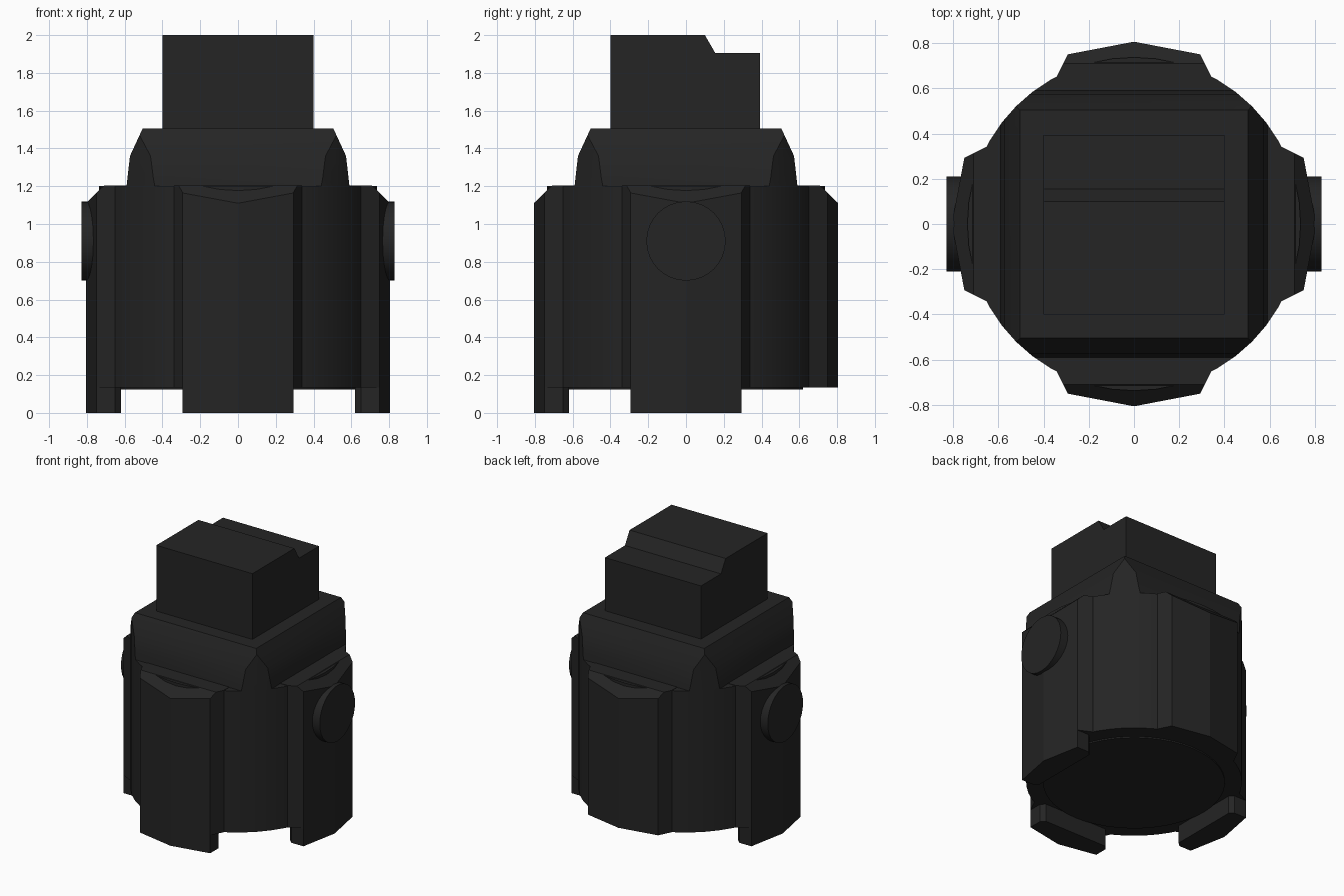
import bpy, bmesh
from math import cos, sin, pi, radians
from mathutils import Vector, Matrix

cube = bpy.data.objects.get("Cube")
if cube:
    bpy.data.objects.remove(cube, do_unlink=True)

black = bpy.data.materials.new("matte_black")
black.use_nodes = True
colour = (0.018, 0.018, 0.018, 1)
black.diffuse_color = colour
black.node_tree.nodes["Principled BSDF"].inputs["Base Color"].default_value = colour


def prism(outline, low, high):
    """Extrude an outline in the xy plane from z = low to z = high."""
    bm = bmesh.new()
    face = bm.faces.new([bm.verts.new((x, y, low)) for x, y in outline])
    new = bmesh.ops.extrude_face_region(bm, geom=[face])["geom"]
    top = [v for v in new if isinstance(v, bmesh.types.BMVert)]
    bmesh.ops.translate(bm, verts=top, vec=(0, 0, high - low))
    return bm


def circle(radius, sides):
    return [(radius * cos(2 * pi * i / sides), radius * sin(2 * pi * i / sides))
            for i in range(sides)]


def mirrored(half):
    """Complete an outline from its +x half."""
    return half + [(-x, y) for x, y in reversed(half) if x > 0]


def slice_off(bm, point, normal):
    """Cut away everything beyond a plane and close the hole."""
    geom = bm.verts[:] + bm.edges[:] + bm.faces[:]
    cut = bmesh.ops.bisect_plane(bm, geom=geom, plane_co=point, plane_no=normal,
                                 clear_outer=True)["geom_cut"]
    edges = [e for e in cut if isinstance(e, bmesh.types.BMEdge)]
    bmesh.ops.contextual_create(bm, geom=edges)


def finish(name, bm, matrix=Matrix(), smooth=False):
    bmesh.ops.transform(bm, matrix=matrix, verts=bm.verts)
    bmesh.ops.recalc_face_normals(bm, faces=bm.faces)
    mesh = bpy.data.meshes.new(name)
    bm.to_mesh(mesh)
    bm.free()
    mesh.materials.append(black)
    obj = bpy.data.objects.new(name, mesh)
    bpy.context.collection.objects.link(obj)
    if smooth:
        bpy.ops.object.select_all(action="DESELECT")
        obj.select_set(True)
        bpy.context.view_layer.objects.active = obj
        bpy.ops.object.shade_smooth_by_angle(angle=radians(30))
    return obj


# Round housing and its base plate
finish("housing", prism(circle(0.737, 48), 0.135, 1.2), smooth=True)
finish("base_plate", prism(circle(0.62, 48), 0.125, 0.14), smooth=True)

# Shoulder: a round block trimmed to a curved square on four sides
shoulder = prism(circle(0.737, 48), 1.19, 1.505)
profile = [(0.59, 1.2), (0.572, 1.36), (0.505, 1.505)]
for quarter in range(4):
    turn = Matrix.Rotation(quarter * pi / 2, 3, "Z")
    for (r1, z1), (r2, z2) in zip(profile, profile[1:]):
        slice_off(shoulder, turn @ Vector((r1, 0, z1)),
                  turn @ Vector((z2 - z1, 0, r1 - r2)))
finish("shoulder", shoulder, smooth=True)

# Stepped top block, drawn from the side and turned upright
side = [(-0.4, 1.49), (0.393, 1.49), (0.393, 1.905), (0.155, 1.905), (0.1, 2), (-0.4, 2)]
upright = Matrix(((0, 0, 1, 0), (1, 0, 0, 0), (0, 1, 0, 0), (0, 0, 0, 1)))
finish("top_block", prism(side, -0.4, 0.4), upright)

# Four raised panels with sloped tops; all but the back one have a foot
panel_half = [(0, -0.806), (0.293, -0.75), (0.34, -0.655), (0.34, -0.5)]
foot_half = [(0, -0.806), (0.293, -0.75), (0.293, -0.65), (0.265, -0.62)]
for quarter, name in enumerate(["front", "left", "back", "right"]):
    turn = Matrix.Rotation(quarter * pi / 2, 4, "Z")
    panel = prism(mirrored(panel_half), 0.135, 1.203)
    slice_off(panel, Vector((0, -0.71, 1.203)), Vector((0, -0.093, 0.096)))
    finish(name + "_panel", panel, turn)
    if name != "back":
        finish(name + "_foot", prism(mirrored(foot_half), 0, 0.135), turn)

# Round side buttons
for name, sign in (("left", 1), ("right", -1)):
    place = Matrix.Translation((0, 0, 0.91)) @ Matrix.Rotation(sign * pi / 2, 4, "Y")
    finish(name + "_button", prism(circle(0.21, 32), 0.74, 0.828), place, smooth=True)
